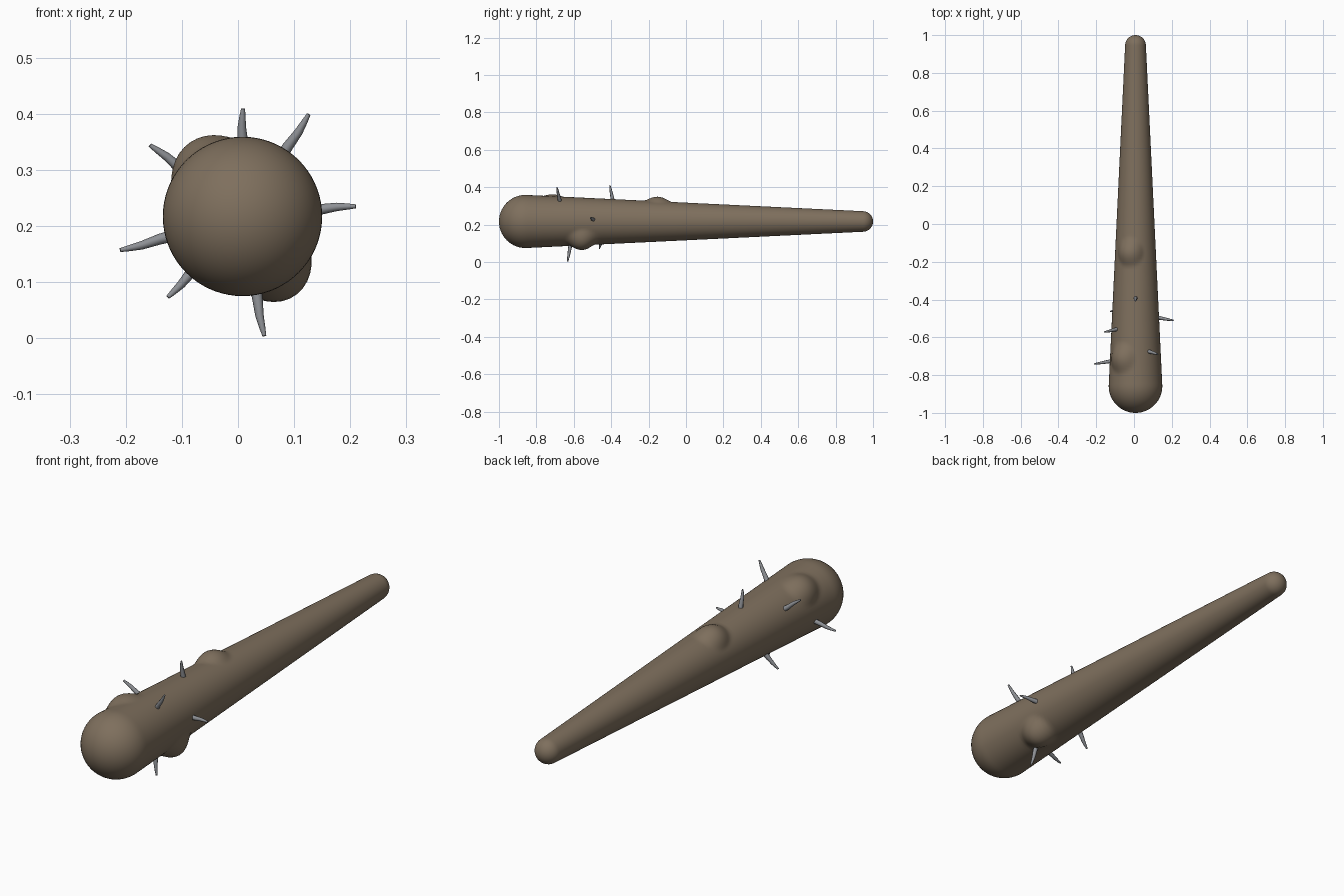
import bpy, bmesh, math
from mathutils import Vector

if "Cube" in bpy.data.objects:
    bpy.data.objects.remove(bpy.data.objects["Cube"])

CX, CZ = 0.008, 0.217            # club axis runs along y
R0, R1 = 0.142, 0.055            # head and grip radii
Y0, Y1 = -1 + R0, 1 - R1


def material(name, col):
    m = bpy.data.materials.new(name)
    m.diffuse_color = (*col, 1)
    m.use_nodes = True
    m.node_tree.nodes["Principled BSDF"].inputs["Base Color"].default_value = m.diffuse_color
    return m


wood = material("wood", (0.21, 0.16, 0.11))
iron = material("iron", (0.27, 0.28, 0.30))


def radius(y):
    return R0 + (R1 - R0) * (y - Y0) / (Y1 - Y0)


def loft(name, rings, mat, ends=None):
    """Skin a list of vertex rings; ends are optional pole points."""
    bm = bmesh.new()
    vr = [[bm.verts.new(p) for p in ring] for ring in rings]
    n = len(vr[0])
    for a, b in zip(vr, vr[1:]):
        for i in range(n):
            bm.faces.new((a[i], a[(i + 1) % n], b[(i + 1) % n], b[i]))
    for k, ring in enumerate((vr[0], vr[-1])):
        if ends:
            pole = bm.verts.new(ends[k])
            for i in range(n):
                bm.faces.new((pole, ring[i], ring[(i + 1) % n]))
        else:
            bm.faces.new(ring)
    bmesh.ops.recalc_face_normals(bm, faces=bm.faces[:])
    me = bpy.data.meshes.new(name)
    bm.to_mesh(me)
    bm.free()
    me.materials.append(mat)
    ob = bpy.data.objects.new(name, me)
    bpy.context.collection.objects.link(ob)
    bpy.context.view_layer.objects.active = ob
    ob.select_set(True)
    bpy.ops.object.shade_smooth_by_angle(angle=math.radians(45))
    ob.select_set(False)
    return ob


# Club body: tapered capsule with knots swelling out of the wood
knots = [(126, -0.71, 0.027, 0.085), (-57, -0.555, 0.042, 0.085), (108, -0.15, 0.028, 0.08)]
profile = [(Y0 - R0 * math.cos(t), R0 * math.sin(t))
           for t in (math.pi / 2 * i / 14 for i in range(1, 14))]
profile += [(y, radius(y)) for y in (Y0 + (Y1 - Y0) * i / 120 for i in range(121))]
profile += [(Y1 + R1 * math.sin(t), R1 * math.cos(t))
            for t in (math.pi / 2 * i / 10 for i in range(1, 10))]
rings = []
for y, r in profile:
    ring = []
    for i in range(72):
        a = math.tau * i / 72
        rr = r
        for ang, ky, h, w in knots:
            da = (a - math.radians(ang) + math.pi) % math.tau - math.pi
            d2 = ((y - ky) ** 2 + (da * r) ** 2) / w ** 2
            if d2 < 1:
                rr += h * (1 - d2) ** 1.5
        ring.append((CX + rr * math.cos(a), y, CZ + rr * math.sin(a)))
    rings.append(ring)
loft("club_body", rings, wood, ((CX, -1, CZ), (CX, 1, CZ)))

# Iron spikes: slim, slightly bent, blunt-tipped, given by tip position
tips = [(0.009, -0.407, 0.409), (0.126, -0.69, 0.399), (0.21, -0.511, 0.235),
        (0.047, -0.633, 0.004), (-0.125, -0.463, 0.073), (-0.157, -0.572, 0.344),
        (-0.21, -0.741, 0.157)]
for k, tip in enumerate(tips):
    tip = Vector(tip)
    out = Vector((tip.x - CX, 0, tip.z - CZ)).normalized()
    by = tip.y + 0.018
    base = Vector((CX, by, CZ)) + out * (radius(by) - 0.02)
    side = out.cross(Vector((0, 1, 0))).normalized()
    along = (tip - base).normalized()
    u = along.cross(side).normalized()
    rings = []
    for t, r, bend in ((0, 0.011, 0), (0.35, 0.0095, 0), (0.65, 0.0075, 0.002),
                       (0.85, 0.0055, 0.001), (1, 0.0035, 0)):
        c = base.lerp(tip, t) + side * bend * (-1) ** k
        rings.append([c + r * (math.cos(a) * side + math.sin(a) * u)
                      for a in (math.tau * i / 8 for i in range(8))])
    loft(f"spike_{k + 1}", rings, iron)
